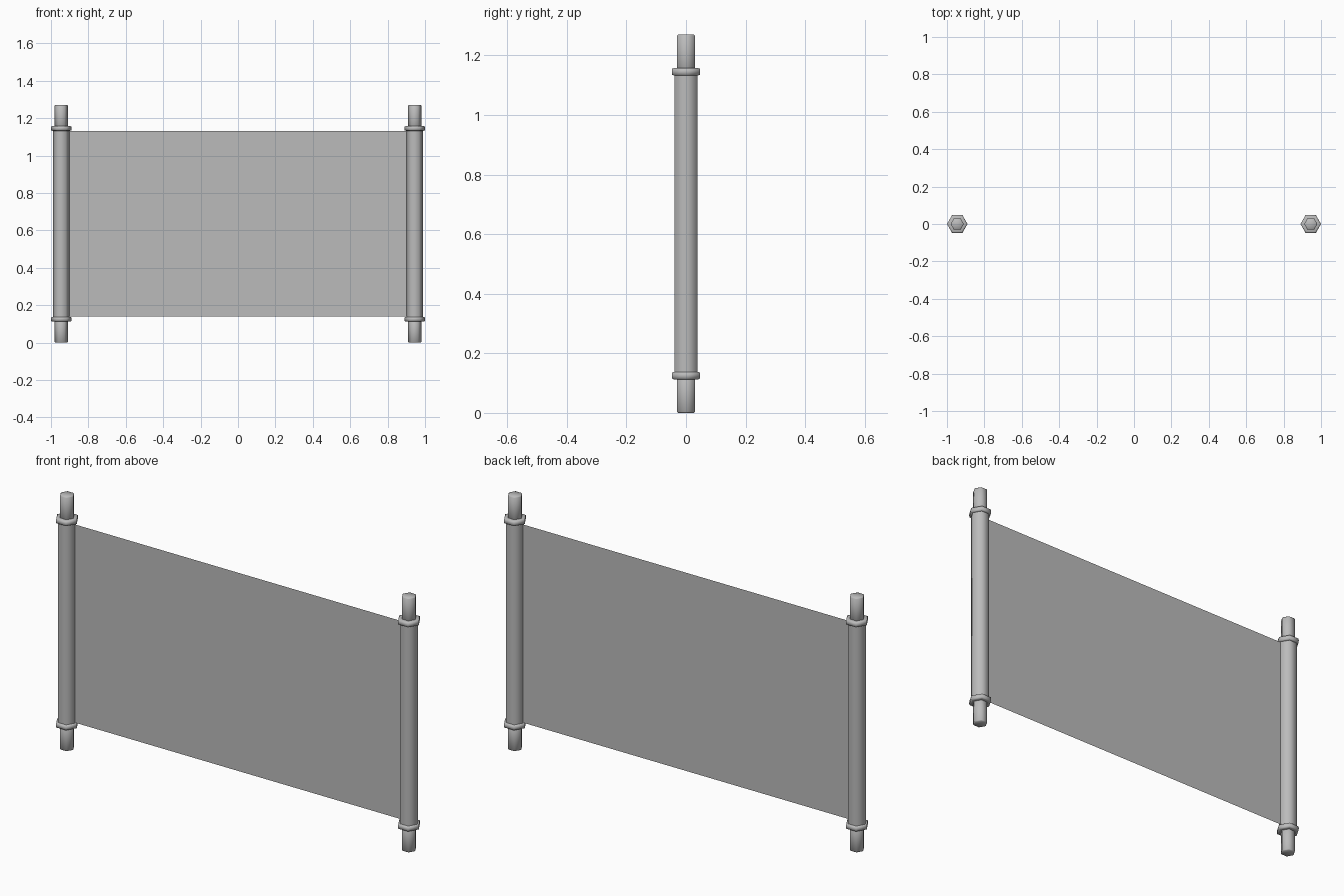
import bpy, bmesh, math

cube = bpy.data.objects.get("Cube")
if cube:
    bpy.data.objects.remove(cube)

HEIGHT = 1.27
POST_X = 0.945

grey = bpy.data.materials.new("plain grey")
grey.use_nodes = True
colour = (0.5, 0.5, 0.5, 1)
grey.diffuse_color = colour
grey.node_tree.nodes["Principled BSDF"].inputs["Base Color"].default_value = colour


def add_object(name, bm):
    mesh = bpy.data.meshes.new(name)
    bm.to_mesh(mesh)
    bm.free()
    mesh.materials.append(grey)
    obj = bpy.data.objects.new(name, mesh)
    bpy.context.collection.objects.link(obj)
    return obj


def hex_lathe(name, x, profile, sides=6):
    """Six-sided turned part, capped at both ends; profile is (radius, z)."""
    bm = bmesh.new()
    rings = []
    for r, z in profile:
        angles = [math.tau * i / sides for i in range(sides)]
        rings.append([bm.verts.new((x + r * math.cos(a), r * math.sin(a), z)) for a in angles])
    for low, high in zip(rings, rings[1:]):
        for i in range(sides):
            j = (i + 1) % sides
            bm.faces.new((low[i], low[j], high[j], high[i]))
    bm.faces.new(rings[0][::-1])
    bm.faces.new(rings[-1])
    obj = add_object(name, bm)
    bpy.ops.object.select_all(action="DESELECT")
    obj.select_set(True)
    bpy.context.view_layer.objects.active = obj
    bpy.ops.object.shade_smooth_by_angle(angle=math.radians(62))


# Two posts: roller, and a collar and handle at each end
for side, x in (("left", POST_X), ("right", -POST_X)):
    hex_lathe(side + "_roller", x, [(0.045, 0.125), (0.045, HEIGHT - 0.125)])
    for end, base in (("lower", 0), ("upper", HEIGHT - 0.13)):
        hex_lathe(f"{side}_{end}_handle", x,
                  [(0.031, base), (0.035, base + 0.004),
                   (0.035, base + 0.126), (0.031, base + 0.13)])
    for end, mid in (("lower", 0.125), ("upper", HEIGHT - 0.125)):
        hex_lathe(f"{side}_{end}_collar", x,
                  [(0.046, mid - 0.013), (0.054, mid - 0.01), (0.055, mid),
                   (0.054, mid + 0.01), (0.046, mid + 0.013)])

# Thin sheet stretched between the rollers
bm = bmesh.new()
corners = [(-POST_X, 0.14), (POST_X, 0.14), (POST_X, 1.13), (-POST_X, 1.13)]
bm.faces.new([bm.verts.new((x, 0, z)) for x, z in corners])
add_object("sheet", bm)
